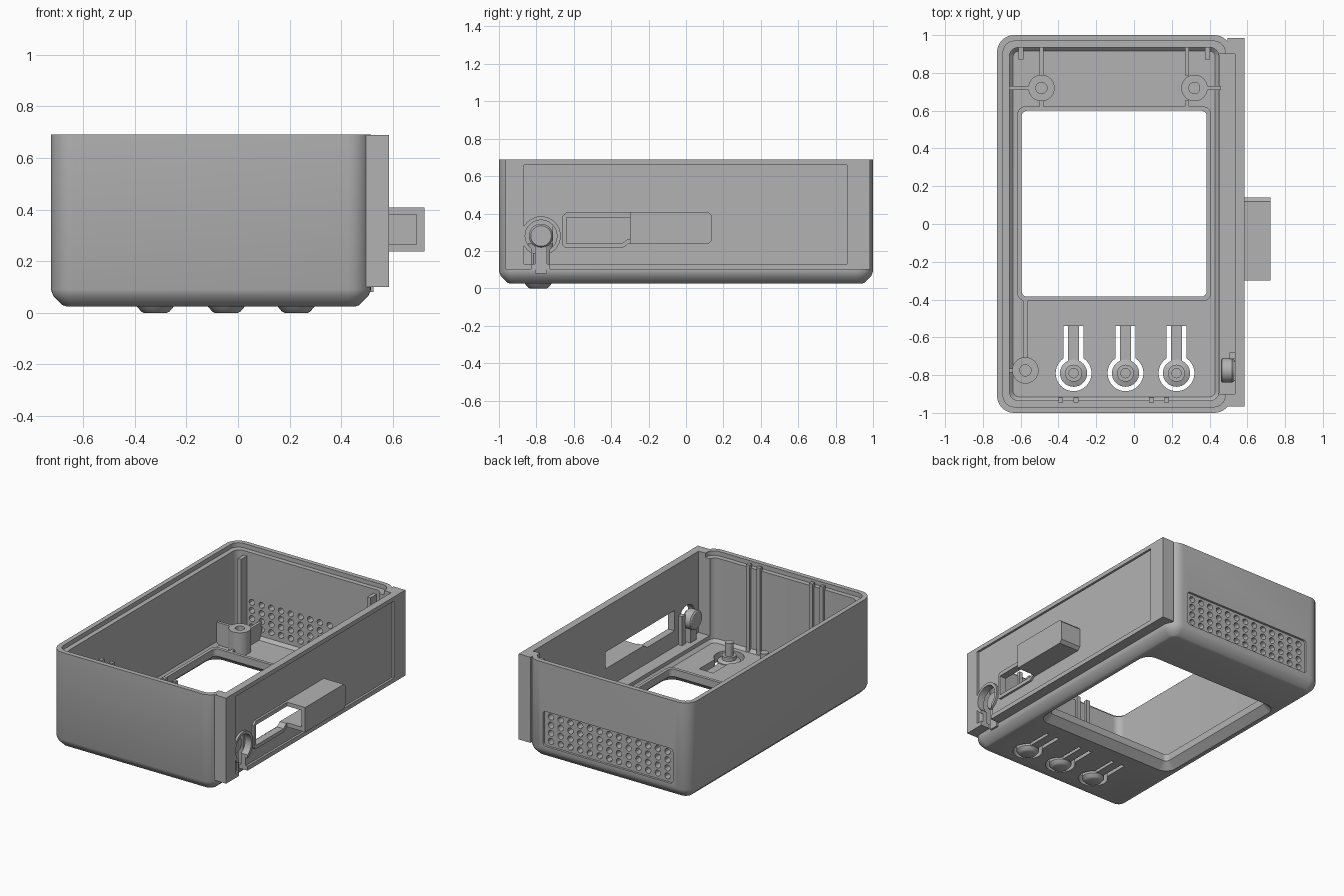
import bpy, bmesh, math

if "Cube" in bpy.data.objects:
    bpy.data.objects.remove(bpy.data.objects["Cube"], do_unlink=True)

grey = bpy.data.materials.new("plain grey")
grey.use_nodes = True
grey.diffuse_color = (0.45, 0.45, 0.45, 1)
grey.node_tree.nodes["Principled BSDF"].inputs["Base Color"].default_value = grey.diffuse_color


def loft(name, shapes):
    """Each shape is a list of closed rings, skinned and capped."""
    bm = bmesh.new()
    for rings in shapes:
        loops = [[bm.verts.new(p) for p in ring] for ring in rings]
        for a, b in zip(loops, loops[1:]):
            for i in range(len(a)):
                j = (i + 1) % len(a)
                bm.faces.new((a[i], a[j], b[j], b[i]))
        bm.faces.new(loops[0][::-1])
        bm.faces.new(loops[-1])
    bmesh.ops.recalc_face_normals(bm, faces=bm.faces)
    mesh = bpy.data.meshes.new(name)
    bm.to_mesh(mesh)
    bm.free()
    mesh.materials.append(grey)
    ob = bpy.data.objects.new(name, mesh)
    bpy.context.collection.objects.link(ob)
    return ob


def place(pts, axis, level):
    order = {"x": lambda a, b: (level, a, b), "y": lambda a, b: (a, level, b),
             "z": lambda a, b: (a, b, level)}[axis]
    return [order(a, b) for a, b in pts]


def prism(name, pts, axis, lo, hi):
    return loft(name, [[place(pts, axis, lo), place(pts, axis, hi)]])


def circle(a, b, r, n=32):
    return [(a + r * math.cos(math.tau * i / n), b + r * math.sin(math.tau * i / n)) for i in range(n)]


def rounded(x0, x1, y0, y1, r, n=8):
    pts = []
    for k, (cx, cy) in enumerate([(x1 - r, y1 - r), (x0 + r, y1 - r), (x0 + r, y0 + r), (x1 - r, y0 + r)]):
        for i in range(n + 1):
            t = math.pi / 2 * (k + i / n)
            pts.append((cx + r * math.cos(t), cy + r * math.sin(t)))
    return pts


def tray(name, x0, x1, y0, y1, r, steps):
    """Rounded box whose outline shrinks by an inset at each height."""
    return loft(name, [[place(rounded(x0 + d, x1 - d, y0 + d, y1 - d, max(r - d, 0.02)), "z", z)
                        for d, z in steps]])


def box(name, x0, x1, y0, y1, z0, z1):
    return prism(name, [(x0, y0), (x1, y0), (x1, y1), (x0, y1)], "z", z0, z1)


def combine(target, tool, operation="DIFFERENCE"):
    mod = target.modifiers.new("boolean", "BOOLEAN")
    mod.operation = operation
    mod.solver = "EXACT"
    mod.object = tool
    bpy.context.view_layer.objects.active = target
    bpy.ops.object.modifier_apply(modifier=mod.name)
    bpy.data.objects.remove(tool, do_unlink=True)


# Case shell with chamfered base, thick side panel and stepped rim
case = tray("case", -0.725, 0.515, -1, 1, 0.09,
            [(0.06, 0.025), (0.045, 0.03), (0.01, 0.065), (0, 0.09), (0, 0.69)])
combine(case, box("panel", 0.495, 0.585, -0.965, 0.985, 0.1, 0.689), "UNION")
combine(case, tray("cavity", -0.66, 0.45, -0.935, 0.935, 0.05, [(0.02, 0.085), (0, 0.105), (0, 0.8)]))
combine(case, tray("lip_cut", -0.693, 0.483, -0.968, 0.968, 0.06, [(0, 0.66), (0, 0.8)]))
combine(case, box("pocket", 0.43, 0.535, -0.9, 0.9, 0.13, 0.8))

# Display window, flared towards the underside
combine(case, tray("window", -0.595, 0.385, -0.385, 0.6, 0.03,
                   [(-0.06, 0.01), (-0.05, 0.025), (0, 0.07), (0, 0.3)]))

# Sunken panel face, raised collars, connector housing
combine(case, box("panel_recess", 0.57, 0.7, -0.865, 0.86, 0.13, 0.66))
collar = [(-0.66, 0.23), (-0.645, 0.215), (-0.34, 0.215), (-0.31, 0.237), (0.12, 0.237),
          (0.14, 0.26), (0.14, 0.385), (0.12, 0.407), (-0.64, 0.407), (-0.66, 0.385)]
housing = [(-0.3, 0.237), (0.12, 0.237), (0.14, 0.257), (0.14, 0.387), (0.12, 0.407), (-0.3, 0.407)]
combine(case, prism("collar", collar, "x", 0.54, 0.585), "UNION")
combine(case, prism("housing", housing, "x", 0.56, 0.722), "UNION")
combine(case, prism("button_collar", circle(-0.775, 0.28, 0.105), "x", 0.54, 0.585), "UNION")
slot = [(-0.64, 0.24), (-0.34, 0.24), (-0.31, 0.265), (0.11, 0.265), (0.11, 0.38), (-0.64, 0.38)]
combine(case, prism("slot", slot, "x", 0.52, 0.586))
combine(case, box("housing_hollow", 0.53, 0.692, -0.4, 0.11, 0.265, 0.38))
combine(case, prism("side_button_hole", circle(-0.775, 0.28, 0.085), "x", 0.5, 0.65))
combine(case, box("side_button_slot", 0.518, 0.65, -0.825, -0.73, 0.05, 0.25))

# Speaker grille: shallow recess with a grid of holes in the back wall
combine(case, prism("grille_recess", rounded(-0.6, 0.39, 0.115, 0.355, 0.02, 4), "y", 0.985, 1.1))
grid = [circle(-0.105 + 0.074 * (i - 6), 0.235 + 0.056 * (j - 1.5), 0.021, 12)
        for i in range(13) for j in range(4)]
combine(case, loft("grille_holes", [[place(c, "y", 0.88), place(c, "y", 1.05)] for c in grid]))

# Keyhole cuts around the three front buttons, with sprung tongues
button_y = -0.79
parts = [case]
for n, x in enumerate((-0.32, -0.045, 0.225)):
    keyhole = prism("keyhole", circle(x, button_y, 0.095), "z", -0.1, 0.2)
    combine(keyhole, box("keyhole_neck", x - 0.053, x + 0.053, button_y, -0.54, -0.1, 0.2), "UNION")
    combine(case, keyhole)
    profile = [(0.045, 0), (0.055, 0.005), (0.072, 0.025), (0.072, 0.065), (0.045, 0.075),
               (0.045, 0.1), (0.027, 0.1), (0.027, 0.19)]
    parts.append(loft(f"front_button_{n + 1}",
                      [[place(circle(x, button_y, r), "z", z) for r, z in profile]]))
    parts.append(box(f"front_button_arm_{n + 1}", x - 0.03, x + 0.03, button_y + 0.05, -0.53, 0.027, 0.06))

# Side button on its sprung arm, with a stop beside it
cap = [(0.055, 0.46), (0.065, 0.467), (0.065, 0.52), (0.055, 0.532)]
parts.append(loft("side_button", [[place(circle(-0.775, 0.28, r), "x", x) for r, x in cap]]))
parts.append(box("side_button_arm", 0.485, 0.525, -0.807, -0.743, 0.08, 0.26))
parts.append(box("side_button_stop", 0.505, 0.537, -0.715, -0.68, 0.12, 0.33))

# Low ridge around the window
ridge = tray("window_ridge", -0.617, 0.407, -0.39 - 0.017, 0.622, 0.04, [(0, 0.08), (0, 0.12)])
combine(ridge, tray("ridge_cut", -0.595, 0.385, -0.385, 0.6, 0.03, [(0, 0), (0, 0.3)]))
parts.append(ridge)

# Screw posts with blind holes
for name, x, y in (("back_right_post", -0.49, 0.72), ("back_left_post", 0.32, 0.72),
                   ("front_right_post", -0.575, -0.775)):
    post = prism(name, circle(x, y, 0.07), "z", 0.08, 0.24)
    combine(post, prism("post_hole", circle(x, y, 0.03), "z", 0.12, 0.4))
    parts.append(post)

# Stiffening ribs, mirrored about the case centre line
for side, s in (("right", 1), ("left", -1)):
    def rib(name, x0, x1, y0, y1, top):
        a, b = sorted((-0.105 + s * x0, -0.105 + s * x1))
        parts.append(box(f"{side}_{name}", a, b, y0, y1, 0.08, top))
    rib("post_wall_rib", -0.565, -0.45, 0.71, 0.73, 0.24)
    rib("post_back_rib", -0.395, -0.375, 0.785, 0.945, 0.2)
    rib("post_window_rib", -0.395, -0.375, 0.61, 0.655, 0.12)
    rib("tall_back_rib", -0.507, -0.481, 0.87, 0.945, 0.63)
parts.append(box("front_post_rib", -0.587, -0.563, -0.71, -0.4, 0.08, 0.12))
parts.append(box("front_post_wall_rib", -0.67, -0.64, -0.785, -0.765, 0.08, 0.2))
for n, x in enumerate((-0.388, -0.308, 0.093, 0.173)):
    parts.append(box(f"front_wall_rib_{n + 1}", x - 0.013, x + 0.013, -0.945, -0.918, 0.08, 0.685))

# Smooth curved faces, keep hard edges
bpy.ops.object.select_all(action="DESELECT")
for ob in parts:
    ob.select_set(True)
bpy.context.view_layer.objects.active = case
bpy.ops.object.shade_smooth_by_angle(angle=math.radians(30))
